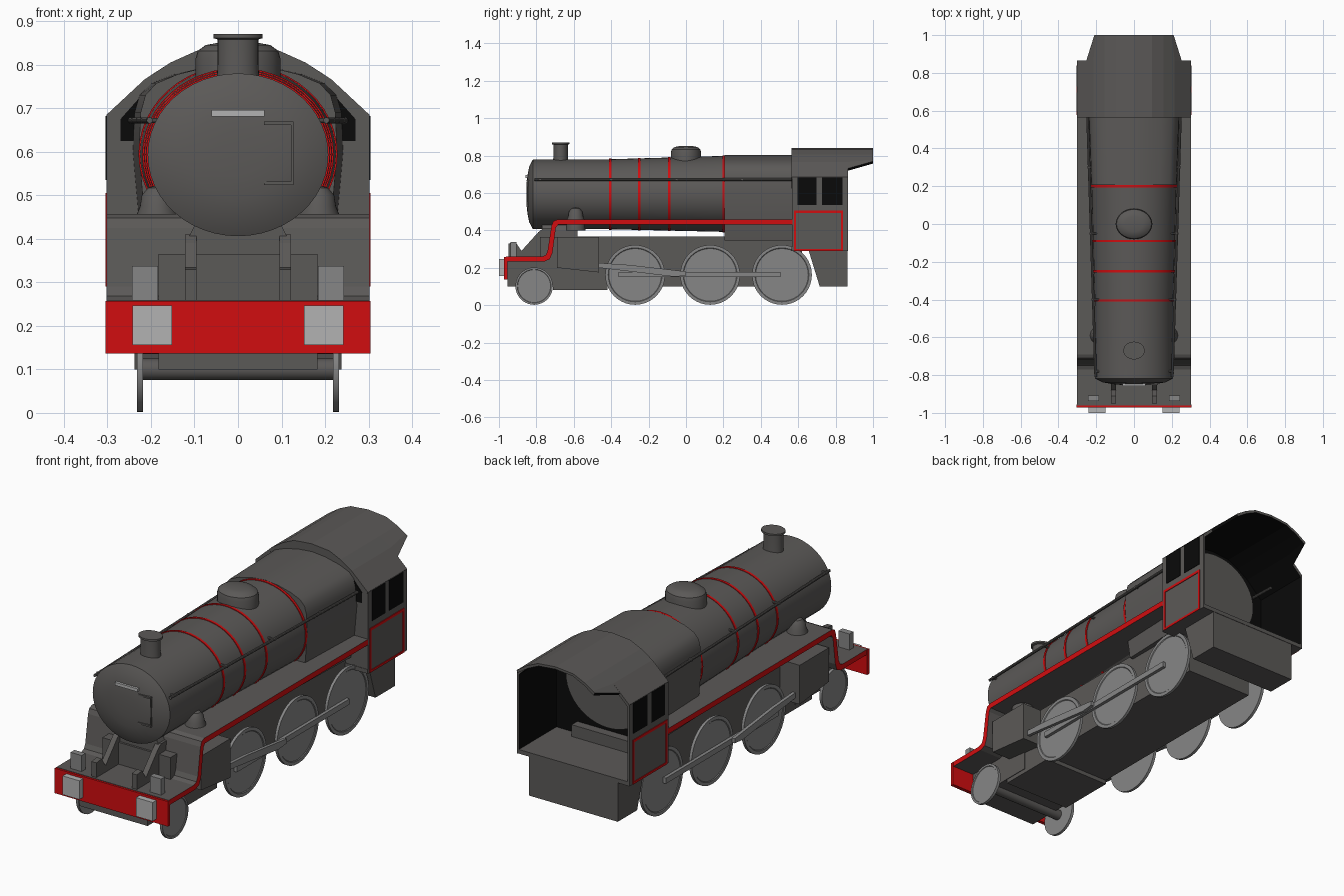
import bpy, bmesh, math
from mathutils import Vector

if "Cube" in bpy.data.objects:
    bpy.data.objects.remove(bpy.data.objects["Cube"])


def material(name, rgb):
    m = bpy.data.materials.new(name)
    m.diffuse_color = (*rgb, 1)
    m.use_nodes = True
    m.node_tree.nodes["Principled BSDF"].inputs["Base Color"].default_value = m.diffuse_color
    return m


GREY = material("dark grey", (0.105, 0.1, 0.096))
RED = material("red", (0.64, 0.004, 0.005))
STEEL = material("steel grey", (0.24, 0.24, 0.24))
LIGHT = material("light grey", (0.45, 0.45, 0.45))
BLACK = material("black", (0.003, 0.003, 0.003))


def loft(name, sections, mat, second=None, rule=None, smooth=False):
    """Skin closed sections with capped ends; faces passing the rule get the second colour."""
    bm = bmesh.new()
    rows = [[bm.verts.new(p) for p in s] for s in sections]
    n = len(rows[0])
    for a, b in zip(rows, rows[1:]):
        for i in range(n):
            j = (i + 1) % n
            bm.faces.new((a[i], a[j], b[j], b[i]))
    bm.faces.new(rows[0])
    bm.faces.new(rows[-1][::-1])
    bmesh.ops.recalc_face_normals(bm, faces=bm.faces[:])
    bm.normal_update()
    if rule:
        for f in bm.faces:
            f.material_index = int(rule(f.normal))
    me = bpy.data.meshes.new(name)
    bm.to_mesh(me)
    bm.free()
    me.materials.append(mat)
    if second:
        me.materials.append(second)
    ob = bpy.data.objects.new(name, me)
    bpy.context.collection.objects.link(ob)
    if smooth:
        bpy.ops.object.select_all(action='DESELECT')
        ob.select_set(True)
        bpy.context.view_layer.objects.active = ob
        bpy.ops.object.shade_smooth_by_angle(angle=math.radians(32))
    return ob


def prism(name, pts, a, b, axis, mat, second=None, rule=None):
    """Extrude a (y, z) outline along x, or an (x, z) outline along y."""
    place = (lambda p, t: (t, p[0], p[1])) if axis == 'x' else (lambda p, t: (p[0], t, p[1]))
    return loft(name, [[place(p, t) for p in pts] for t in (a, b)], mat, second, rule)


def box(name, x0, x1, y0, y1, z0, z1, mat, second=None, rule=None):
    return prism(name, [(x0, z0), (x1, z0), (x1, z1), (x0, z1)], y0, y1, 'y', mat, second, rule)


def ellipse(c, u, v, n):
    return [tuple(Vector(c) + Vector(u) * math.cos(t) + Vector(v) * math.sin(t))
            for t in (2 * math.pi * i / n for i in range(n))]


def upright(name, x, y, rings, mat, stretch=1.2):
    """Turned part with a vertical axis; rings are (z, radius)."""
    return loft(name, [ellipse((x, y, z), (r * stretch, 0, 0), (0, r, 0), 32) for z, r in rings],
                mat, smooth=True)


def rod(name, p, q, r, mat, n=10):
    d = (Vector(q) - Vector(p)).normalized()
    u = d.orthogonal().normalized()
    v = d.cross(u)
    return loft(name, [ellipse(c, u * r, v * r, n) for c in (p, q)], mat, smooth=True)


# Tapered boiler with a domed smokebox door
WIDE = 1.11


def barrel(y):
    t = max(0, min(1, (y + 0.41) / 0.61))
    return 0.593 + 0.002 * t, 0.187 + 0.016 * t


def hoop(y, zc, r):
    return ellipse((0, y, zc), (r * WIDE, 0, 0), (0, 0, r), 48)


loft("boiler", [hoop(-0.853, 0.593, 0.05), hoop(-0.848, 0.593, 0.1), hoop(-0.838, 0.593, 0.15),
                hoop(-0.818, 0.593, 0.187), hoop(-0.41, *barrel(-0.41)), hoop(0.2, *barrel(0.2)),
                hoop(0.6, *barrel(0.2))], GREY, smooth=True)
for y in (-0.405, -0.25, -0.09, 0.2):
    zc, r = barrel(y)
    loft("boiler_band", [hoop(y - 0.006, zc, r + 0.003), hoop(y + 0.006, zc, r + 0.003)],
         RED, smooth=True)

# Square-shouldered firebox ahead of the cab
half = [(0.2, 0.345), (0.218, 0.46), (0.23, 0.6), (0.226, 0.69), (0.215, 0.73), (0.19, 0.757),
        (0.14, 0.778), (0.07, 0.795)]
shape = half + [(0, 0.802)] + [(-x, z) for x, z in half[::-1]]
loft("firebox", [[(x * k, y, z) for x, z in shape] for y, k in ((0.207, 0.99), (0.57, 1.05))],
     GREY, smooth=True)

# Chimney and steam dome
upright("chimney", 0, -0.67, [(0.74, 0.042), (0.8, 0.039), (0.858, 0.039), (0.861, 0.047),
                              (0.87, 0.047)], GREY)
upright("steam_dome", 0, 0, [(0.74, 0.081), (0.815, 0.081), (0.832, 0.077), (0.845, 0.062),
                             (0.85, 0.04), (0.852, 0.012)], GREY)

# Door plate and door rails
box("door_plate", -0.061, 0.061, -0.858, -0.838, 0.681, 0.696, LIGHT)
box("door_rail", 0.122, 0.128, -0.851, -0.835, 0.525, 0.668, GREY)
for z in (0.528, 0.665):
    box("door_hinge", 0.06, 0.128, -0.853, -0.835, z - 0.004, z + 0.004, GREY)

# Running board with red side edges, stepping down at the front
top = [(0.57, 0.457), (-0.69, 0.457), (-0.71, 0.448), (-0.719, 0.425), (-0.74, 0.29),
       (-0.75, 0.268), (-0.77, 0.259), (-0.962, 0.259)]
low = [(-0.962, 0.234), (-0.757, 0.234), (-0.728, 0.246), (-0.714, 0.28), (-0.696, 0.415),
       (-0.684, 0.43), (0.57, 0.43)]
prism("running_board", top + low, -0.302, 0.302, 'x', GREY, RED, lambda n: abs(n.x) > 0.9)
box("buffer_beam", -0.304, 0.304, -0.972, -0.955, 0.136, 0.257, RED)

# Frames, saddle and rear chassis
box("main_frame", -0.18, 0.18, -0.58, 0.62, 0.1, 0.367, GREY)
box("front_frame", -0.183, 0.183, -0.955, -0.58, 0.1, 0.24, GREY)
box("cylinder_block", -0.18, 0.18, -0.71, -0.42, 0.08, 0.36, GREY)
box("saddle_base", -0.183, 0.183, -0.78, -0.58, 0.24, 0.365, GREY)
prism("smokebox_saddle", [(-0.125, 0.3), (0.125, 0.3), (0.115, 0.4), (0.09, 0.45), (-0.09, 0.45),
                          (-0.115, 0.4)], -0.77, -0.58, 'y', GREY)
prism("rear_chassis", [(0.655, 0.295), (0.715, 0.1), (0.863, 0.1), (0.863, 0.295)],
      -0.238, 0.238, 'x', GREY)

# Cab: floor, front wall, roof with trimmed rear overhang
arch = [(0.302, 0.685), (0.215, 0.766), (0.155, 0.805), (0.095, 0.832), (0, 0.841)]


def span(pts):
    return pts + [(-x, z) for x, z in pts[-2::-1]]


def shell(pts, y):
    line = span(pts)
    return [(x, y, z) for x, z in line] + [(x * 0.97, y, z - 0.012) for x, z in line[::-1]]


box("cab_floor", -0.3, 0.3, 0.565, 0.865, 0.29, 0.31, GREY)
prism("cab_front", [(-0.302, 0.29), (0.302, 0.29)] + span([(x, z - 0.004) for x, z in arch]),
      0.567, 0.577, 'y', GREY, BLACK, lambda n: n.y > 0.9)
loft("cab_roof", [shell(arch, 0.565), shell(arch, 0.866)], GREY, BLACK, lambda n: n.z < -0.2)
loft("roof_overhang", [shell([(0.252, 0.731)] + arch[1:], 0.866),
                       shell([(0.21, 0.769), (0.2, 0.776)] + arch[2:], 1.0)],
     GREY, BLACK, lambda n: n.z < -0.3)


def wheel(name, s, y, r):
    steps = [(0.218, r), (0.232, r), (0.232, r * 0.9), (0.229, r * 0.88)]
    loft(name, [ellipse((s * x, y, r + 0.002), (0, q, 0), (0, 0, q), 40) for x, q in steps],
         STEEL, smooth=True)


def side_box(name, s, x0, x1, *rest):
    return box(name, *sorted((s * x0, s * x1)), *rest)


for s in (-1, 1):
    # Cab sides, black windows and red lining panel
    side_box("cab_side", s, 0.292, 0.302, 0.567, 0.866, 0.29, 0.684, GREY, BLACK,
             lambda n: n.x * s < -0.9)
    for y0, y1 in ((0.597, 0.697), (0.728, 0.836)):
        side_box("side_window", s, 0.302, 0.304, y0, y1, 0.535, 0.682, BLACK)
    for y0, y1, z0, z1 in ((0.577, 0.84, 0.492, 0.505), (0.577, 0.84, 0.29, 0.301),
                           (0.577, 0.588, 0.301, 0.492), (0.829, 0.84, 0.301, 0.492)):
        side_box("cab_lining", s, 0.302, 0.305, y0, y1, z0, z1, RED)
    prism("front_window", [(s * x, z) for x, z in ((0.21, 0.625), (0.27, 0.625), (0.27, 0.675),
                                                  (0.215, 0.737))], 0.564, 0.567, 'y', BLACK)

    # Handrail and its posts
    rod("handrail", (s * 0.203, -0.81, 0.672), (s * 0.25, 0.7, 0.672), 0.007, GREY)
    for y in (-0.78, -0.4, -0.05, 0.3):
        x = 0.203 + (y + 0.81) * 0.031
        rod("handrail_post", (s * 0.17, y, 0.672), (s * (x + 0.008), y, 0.672), 0.006, GREY)

    # Buffers, lamp blocks and front brackets
    side_box("buffer", s, 0.152, 0.242, -1.0, -0.97, 0.156, 0.247, LIGHT)
    side_box("lamp_block", s, 0.184, 0.243, -0.937, -0.907, 0.255, 0.337, STEEL)
    prism("front_bracket", [(-0.95, 0.25), (-0.95, 0.33), (-0.91, 0.335), (-0.88, 0.29),
                            (-0.79, 0.39), (-0.765, 0.41), (-0.7, 0.41), (-0.7, 0.25)],
          s * 0.095, s * 0.122, 'x', GREY)

    # Cylinder and the rounded pipe cover above it
    prism("cylinder", [(-0.69, 0.365), (-0.465, 0.365), (-0.465, 0.175), (-0.69, 0.2)],
          s * 0.17, s * 0.285, 'x', GREY)
    upright("pipe_cover", s * 0.185, -0.59, [(0.4, 0.052), (0.455, 0.048), (0.475, 0.04),
                                             (0.5, 0.036), (0.517, 0.022), (0.521, 0.008)],
            GREY, 1.0)

    # Wheels and rods
    for y in (-0.272, 0.129, 0.513):
        wheel("driving_wheel", s, y, 0.16)
    wheel("leading_wheel", s, -0.812, 0.1)
    side_box("coupling_rod", s, 0.23, 0.246, -0.36, 0.505, 0.15, 0.177, STEEL)
    prism("connecting_rod", [(-0.465, 0.226), (-0.465, 0.2), (-0.06, 0.152), (0.0, 0.158),
                             (0.0, 0.18), (-0.3, 0.215)], s * 0.246, s * 0.262, 'x', STEEL)

# Axles
for y, r in ((-0.272, 0.16), (0.129, 0.16), (0.513, 0.16), (-0.812, 0.1)):
    rod("axle", (-0.22, y, r), (0.22, y, r), 0.025, GREY, 16)
